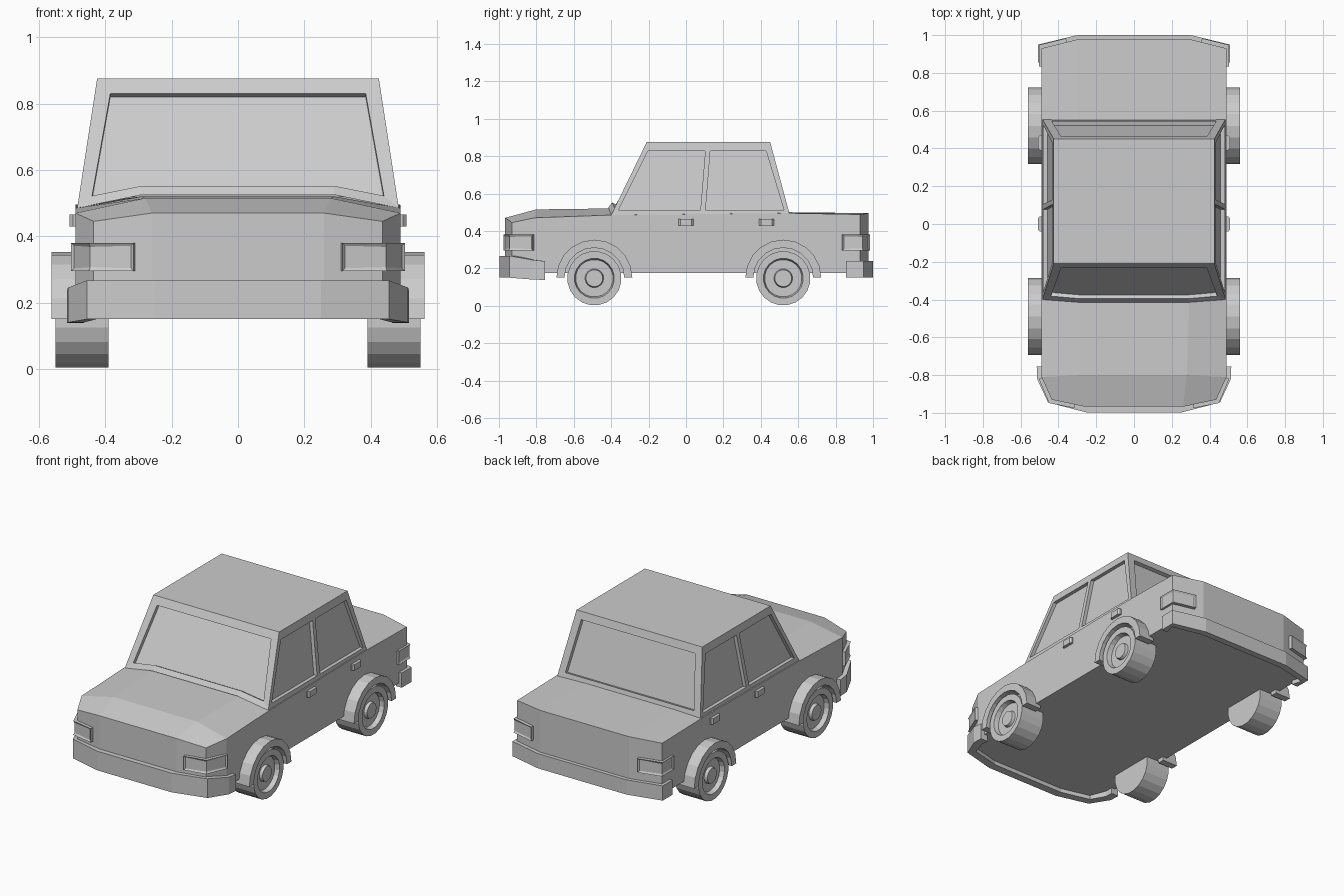
import bpy, bmesh
from math import sin, cos, pi
from mathutils import Vector

if "Cube" in bpy.data.objects:
    bpy.data.objects.remove(bpy.data.objects["Cube"])


def mesh(name, verts, faces, inset=None):
    bm = bmesh.new()
    vs = [bm.verts.new(v) for v in verts]
    fs = [bm.faces.new([vs[i] for i in f]) for f in faces]
    bmesh.ops.recalc_face_normals(bm, faces=bm.faces)
    if inset:
        bmesh.ops.inset_region(bm, faces=[fs[i] for i in inset],
                               thickness=0.012, depth=-0.007)
    bmesh.ops.remove_doubles(bm, verts=bm.verts, dist=1e-5)
    bmesh.ops.recalc_face_normals(bm, faces=bm.faces)
    me = bpy.data.meshes.new(name)
    bm.to_mesh(me)
    bm.free()
    ob = bpy.data.objects.new(name, me)
    bpy.context.collection.objects.link(ob)
    return ob


def loft(name, rings, closed=False, inset=None):
    """Join equal rings of points in order, capping the ends unless closed."""
    n, m = len(rings[0]), len(rings)
    verts = [p for r in rings for p in r]
    faces = [(i * n + k, i * n + (k + 1) % n,
              (i + 1) % m * n + (k + 1) % n, (i + 1) % m * n + k)
             for i in range(m if closed else m - 1) for k in range(n)]
    if not closed:
        faces += [range(n), range((m - 1) * n, m * n)]
    return mesh(name, verts, faces, inset)


def band(name, path, thick, inset=False):
    """Strip wrapped round the plan; path points are (x, y, z low, z high)."""
    rings = []
    for i, (x, y, lo, hi) in enumerate(path):
        a = Vector(path[max(i - 1, 0)][:2])
        b = Vector(path[min(i + 1, len(path) - 1)][:2])
        t = (b - a).normalized()
        n = Vector((-t.y, t.x))
        if n.dot(Vector((x, y))) > 0:
            n = -n
        u, v = x + n.x * thick, y + n.y * thick
        rings.append([(x, y, lo), (x, y, hi), (u, v, hi), (u, v, lo)])
    outer = [i * 4 for i in range(len(path) - 1)] if inset else None
    return loft(name, rings, inset=outer)


def mirrored(path):
    return path + [(-p[0],) + tuple(p[1:]) for p in reversed(path)]


# Lower body: outer and inner top points per station, walls dropped to the floor
stations = [((.435, -.93, .445), (.26, -.967, .47)),
            ((.49, -.81, .47), (.28, -.80, .515)),
            ((.49, -.40, .485), (.29, -.41, .52)),
            ((.49, .555, .495), (.30, .555, .50)),
            ((.49, .93, .488), (.30, .977, .495))]
verts, faces = [], []
for o, i in stations:
    verts += mirrored([o, i])
for r in range(len(stations) - 1):
    faces += [(r * 4 + c, r * 4 + c + 1, r * 4 + c + 5, r * 4 + c + 4) for c in range(3)]
rim = [0, 4, 8, 12, 16, 17, 18, 19, 15, 11, 7, 3, 2, 1]
base = len(verts)
verts += [(verts[k][0], verts[k][1], .175) for k in rim]
N = len(rim)
faces += [(rim[k], rim[(k + 1) % N], base + (k + 1) % N, base + k) for k in range(N)]
faces.append(range(base, base + N))
mesh("lower_body", verts, faces)

# Cabin: roof plus window panels with recessed panes
cab_v, cab_f = [], []


def panel(outer, inner, recess):
    n, b = len(outer), len(cab_v)
    deep = [Vector(p) + Vector(recess) for p in inner]
    cab_v.extend([*outer, *inner, *deep])
    for row in (0, n):
        for k in range(n):
            j = (k + 1) % n
            cab_f.append((b + row + k, b + row + j, b + row + n + j, b + row + n + k))
    cab_f.append(range(b + 2 * n, b + 3 * n))


def lean(z):
    return (z - .485) / .39


def side(s, y, z):
    return (s * (.485 - .06 * lean(z)), y, z)


def front(x, z):
    return (x, -.40 + .19 * lean(z), z)


def rear(x, z):
    return (x, .555 - .105 * lean(z), z)


LOW, TOP = .485, .875
for s in (1, -1):
    panel([side(s, -.40, LOW), side(s, -.21, TOP), side(s, .118, TOP), side(s, .088, LOW)],
          [side(s, -.36, .513), side(s, -.203, .828), side(s, .103, .828), side(s, .077, .513)],
          (-.022 * s, 0, 0))
    panel([side(s, .088, LOW), side(s, .118, TOP), side(s, .45, TOP), side(s, .555, LOW)],
          [side(s, .105, .513), side(s, .13, .828), side(s, .428, .828), side(s, .523, .513)],
          (-.022 * s, 0, 0))
# windscreen with raised cowl along its lower edge
panel([front(.425, TOP), front(-.425, TOP), front(-.485, LOW),
       (-.29, -.415, .525), (.29, -.415, .525), front(.485, LOW)],
      [front(.385, .83), front(-.385, .83), front(-.44, .522),
       (-.29, -.395, .552), (.29, -.395, .552), front(.44, .522)],
      (0, .02, -.01))
panel([rear(.425, TOP), rear(-.425, TOP), rear(-.485, LOW), rear(.485, LOW)],
      [rear(.385, .83), rear(-.385, .83), rear(-.435, .525), rear(.435, .525)],
      (0, -.022, -.006))
b = len(cab_v)
cab_v += [side(1, -.21, TOP), side(1, .118, TOP), side(1, .45, TOP),
          side(-1, .45, TOP), side(-1, .118, TOP), side(-1, -.21, TOP)]
cab_f.append(range(b, b + 6))
mesh("cabin", cab_v, cab_f)

# Bumpers
band("front_bumper", mirrored([(.515, -.755, .138, .238), (.513, -.82, .14, .245),
                               (.455, -.945, .15, .267), (.25, -.998, .15, .267)]), .05)
band("rear_bumper", mirrored([(.508, .855, .15, .24), (.508, .95, .15, .24),
                              (.30, 1.0, .15, .24)]), .04)

for s, tag in ((1, "right"), (-1, "left")):
    # Wrap-round lamps
    band("headlight_" + tag, [(s * x, y, .295, .38) for x, y in
                              ((.315, -.975), (.45, -.948), (.504, -.82))], .035, True)
    band("tail_light_" + tag, [(s * x, y, .295, .38) for x, y in
                               ((.36, .983), (.503, .948), (.503, .835))], .03, True)
    for y in (0, .43):
        # Door handles: tapered bar
        loft("door_handle_" + tag,
             [[(s * x, y + j * w, .447 + k * .018) for j, k in ((-1, -1), (1, -1), (1, 1), (-1, 1))]
              for x, w in ((.46, .04), (.498, .04), (.508, .03))])
    for y, end in ((-.49, "front"), (.52, "rear")):
        # Wheel: revolved tyre, rim and hub profile
        profile = [(.39, .145), (.55, .145), (.55, .107), (.522, .10),
                   (.522, .05), (.54, .045)]
        loft(f"{end}_wheel_{tag}",
             [[(s * x, y + r * sin((k + .5) * pi / 10), .147 + r * cos((k + .5) * pi / 10))
               for k in range(20)] for x, r in profile])
        # Wheel arch: half ring
        arc = [k * pi / 10 for k in range(11)]
        loft(f"{end}_arch_{tag}",
             [[(s * x, y + r * cos(a), .15 + r * sin(a))
               for x, r in ((.46, .203), (.562, .203), (.562, .16), (.46, .16))] for a in arc])
